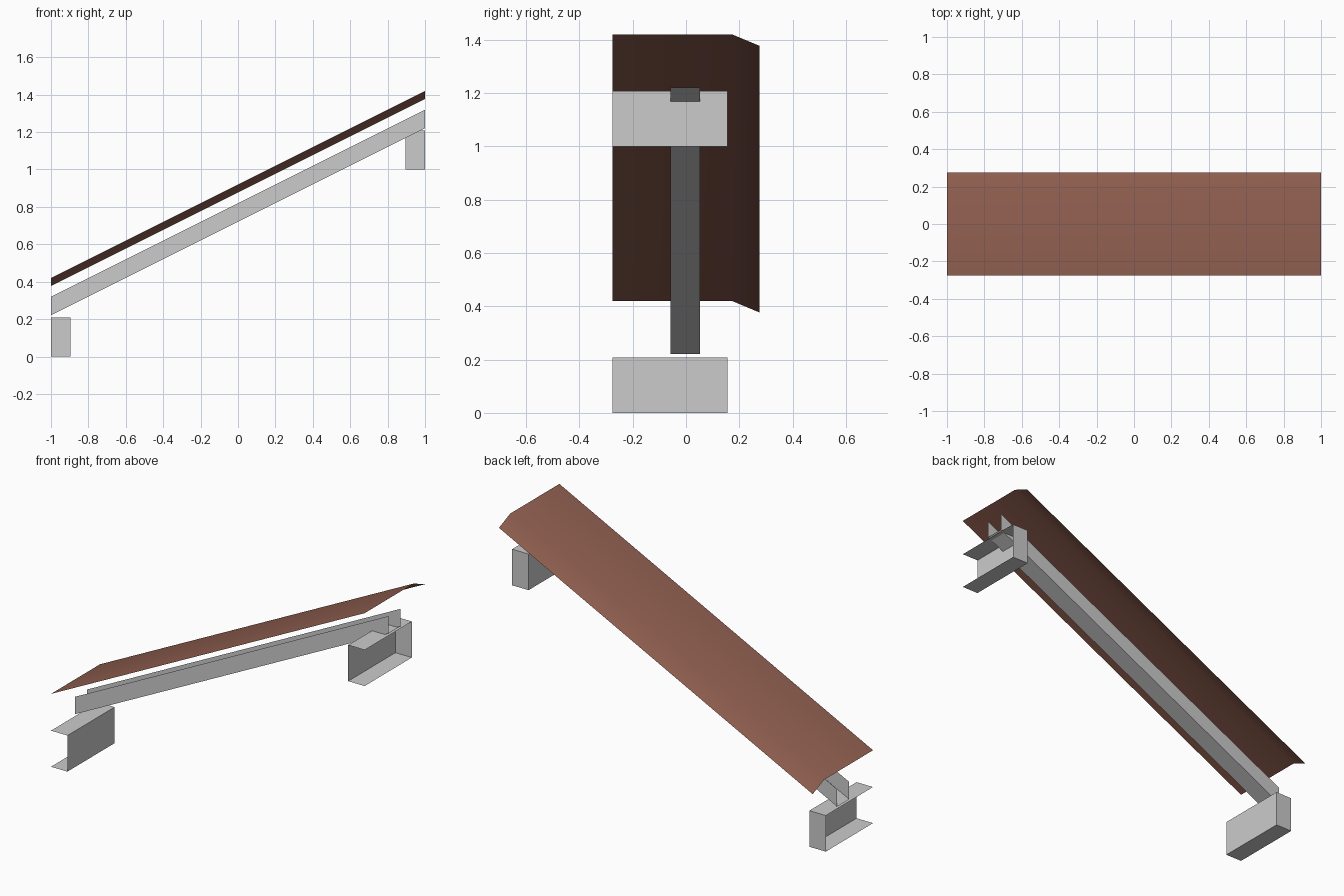
import bpy, bmesh

if "Cube" in bpy.data.objects:
    bpy.data.objects.remove(bpy.data.objects["Cube"])


def material(name, rgb):
    m = bpy.data.materials.new(name)
    m.diffuse_color = (*rgb, 1)
    m.use_nodes = True
    m.node_tree.nodes["Principled BSDF"].inputs["Base Color"].default_value = m.diffuse_color
    return m


brown = material("brown sheet", (0.28, 0.114, 0.08))
grey = material("light grey steel", (0.6, 0.6, 0.6))


def make(name, bm, mat):
    me = bpy.data.meshes.new(name)
    bm.to_mesh(me)
    bm.free()
    me.materials.append(mat)
    ob = bpy.data.objects.new(name, me)
    bpy.context.collection.objects.link(ob)
    return ob


def sloped(name, profile, mat):
    """Thin open (y, z) profile swept from x=-1 to x=1, rising 1 unit."""
    bm = bmesh.new()
    lo = [bm.verts.new((-1, y, z)) for y, z in profile]
    hi = [bm.verts.new((1, y, z + 1)) for y, z in profile]
    for i in range(len(profile) - 1):
        bm.faces.new((lo[i], hi[i], hi[i + 1], lo[i + 1]))
    return make(name, bm, mat)


# Sloping cover sheet with a softly bent rear lip
sheet = sloped("cover_sheet", [(-0.275, 0.42), (0.172, 0.42), (0.275, 0.377)], brown)
for p in sheet.data.polygons:
    p.use_smooth = True

# Upward-open channel rail (listed so that its outside faces outward)
sloped("channel_rail", [(0.052, 0.32), (0.052, 0.22), (-0.058, 0.22), (-0.058, 0.32)], grey)


# Brackets: box shells open at the outer end and at the front
def bracket(name, side, z0):
    bm = bmesh.new()
    bmesh.ops.create_cube(bm, size=1)
    for v in bm.verts:
        v.co = (side * 0.9475 + v.co.x * 0.105, -0.06 + v.co.y * 0.43,
                z0 + (v.co.z + 0.5) * 0.208)
    bm.normal_update()
    gone = [f for f in bm.faces if f.normal.x * side > 0.5 or f.normal.y < -0.5]
    bmesh.ops.delete(bm, geom=gone, context='FACES')
    make(name, bm, grey)


bracket("lower_bracket", -1, 0.0)
bracket("upper_bracket", 1, 1.0)
